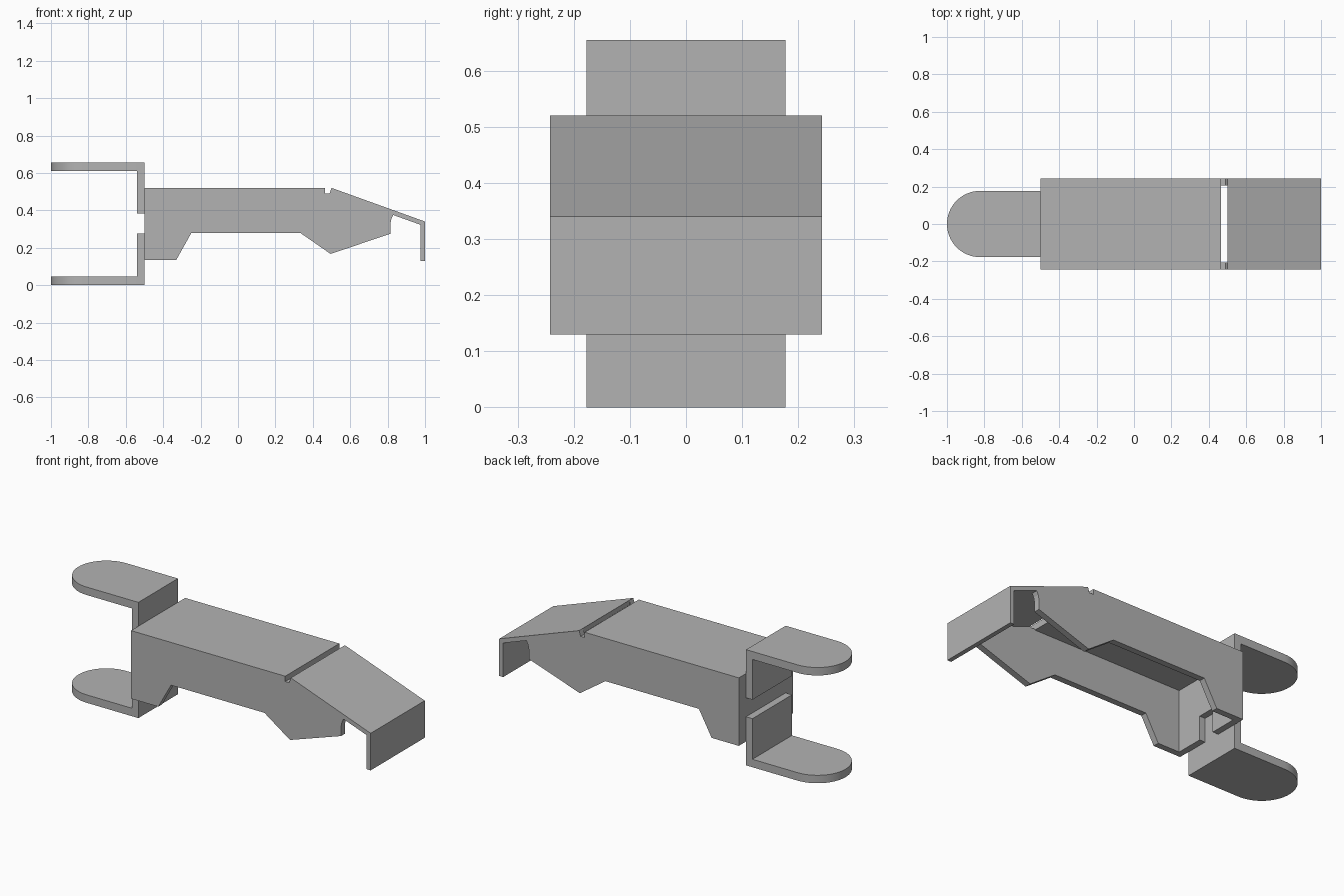
import bpy, bmesh, math
from mathutils import Vector

cube = bpy.data.objects.get("Cube")
if cube:
    bpy.data.objects.remove(cube, do_unlink=True)

steel = bpy.data.materials.new("plain grey steel")
steel.use_nodes = True
grey = (0.45, 0.45, 0.45, 1)
steel.diffuse_color = grey
steel.node_tree.nodes["Principled BSDF"].inputs["Base Color"].default_value = grey

HALF = 0.242      # half width of the body
SHEET = 0.035     # sheet thickness
FORK = 0.177      # half width of the fork arms


def prism(name, outline, axis, start, end):
    """Extrude a flat outline along y (outline in x, z) or z (outline in x, y)."""
    bm = bmesh.new()
    place = (lambda a, b: (a, start, b)) if axis == "y" else (lambda a, b: (a, b, start))
    face = bm.faces.new([bm.verts.new(place(a, b)) for a, b in outline])
    depth = end - start
    move = Vector((0, depth, 0)) if axis == "y" else Vector((0, 0, depth))
    new = bmesh.ops.extrude_face_region(bm, geom=[face])["geom"]
    bmesh.ops.translate(bm, vec=move, verts=[v for v in new if isinstance(v, bmesh.types.BMVert)])
    bmesh.ops.recalc_face_normals(bm, faces=bm.faces)
    mesh = bpy.data.meshes.new(name)
    bm.to_mesh(mesh)
    bm.free()
    mesh.materials.append(steel)
    obj = bpy.data.objects.new(name, mesh)
    bpy.context.collection.objects.link(obj)
    return obj


def box(name, x0, x1, y0, y1, z0, z1):
    return prism(name, [(x0, z0), (x1, z0), (x1, z1), (x0, z1)], "y", y0, y1)


# Side plates with the bend relief notch and curved front cutout
side = [(-0.5, 0.135), (-0.33, 0.135), (-0.25, 0.278), (0.335, 0.278), (0.495, 0.167),
        (0.815, 0.275), (0.815, 0.33), (0.82, 0.355), (0.83, 0.375), (0.83, 0.401),
        (0.5, 0.52), (0.49, 0.49), (0.465, 0.49), (0.465, 0.52), (-0.5, 0.52)]
prism("right_side_plate", side, "y", -HALF, SHEET - HALF)
prism("left_side_plate", side, "y", HALF - SHEET, HALF)

# Top plate and folded nose with its lip
inner = HALF - SHEET
box("top_plate", -0.5, 0.465, -inner, inner, 0.52 - SHEET, 0.52)
nose = [(0.5, 0.52), (1, 0.34), (1, 0.13), (0.975, 0.13), (0.975, 0.323),
        (0.83, 0.375), (0.5, 0.492)]
prism("nose_plate", nose, "y", -HALF, HALF)

# End wall: two flanges joined above a slot
for label, sign in (("right", -1), ("left", 1)):
    y0, y1 = sorted((sign * 0.05, sign * inner))
    box(label + "_end_flange", -0.5, SHEET - 0.5, y0, y1, 0.135, 0.52 - SHEET)
box("end_bridge", -0.5, SHEET - 0.5, -0.05, 0.05, 0.27, 0.52 - SHEET)

# Rounded fork arms with upright mounting plates
arc = [math.radians(90 + 180 * i / 32) for i in range(33)]
tongue = [(-0.5, -FORK), (-0.5, FORK)]
tongue += [(FORK - 1 + FORK * math.cos(a), FORK * math.sin(a)) for a in arc]
for label, low, high, plate in (("upper", 0.61, 0.655, (0.382, 0.61)),
                                ("lower", 0, 0.045, (0.045, 0.275))):
    arm = prism(label + "_fork_arm", tongue, "z", low, high)
    bpy.ops.object.select_all(action="DESELECT")
    arm.select_set(True)
    bpy.context.view_layer.objects.active = arm
    bpy.ops.object.shade_smooth_by_angle(angle=math.radians(30))
    box(label + "_fork_mount", -0.54, -0.5, -FORK, FORK, *plate)
